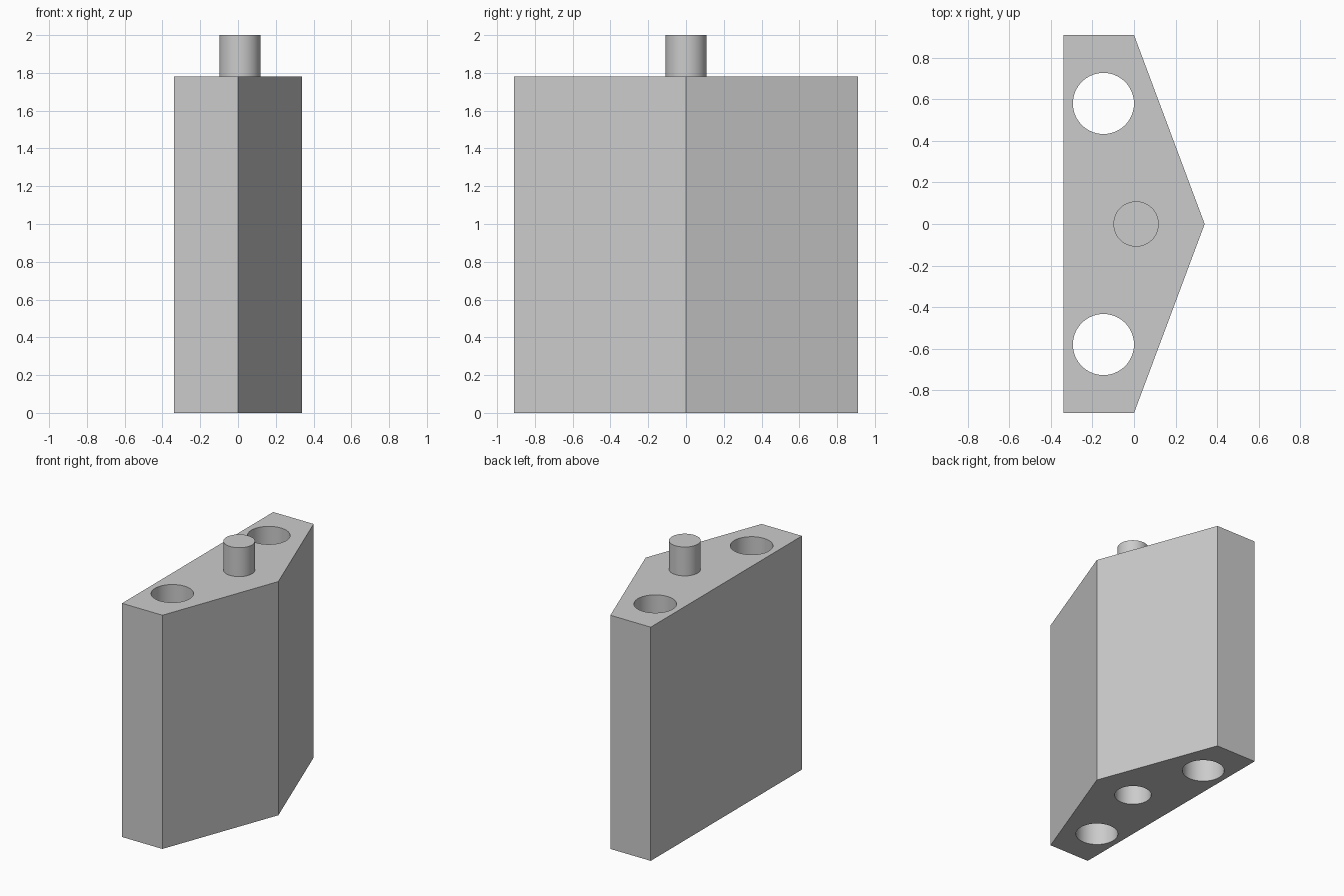
import bpy
import bmesh
import math

cube = bpy.data.objects.get("Cube")
if cube:
    bpy.data.objects.remove(cube, do_unlink=True)

grey = bpy.data.materials.new("light_grey")
grey.use_nodes = True
grey.diffuse_color = (0.6, 0.6, 0.6, 1)
grey.node_tree.nodes["Principled BSDF"].inputs["Base Color"].default_value = (0.6, 0.6, 0.6, 1)

HEIGHT = 1.78
PIN_X = 0.01


def cylinder(name, x, y, radius, bottom, top):
    bpy.ops.mesh.primitive_cylinder_add(
        vertices=96, radius=radius, depth=top - bottom,
        location=(x, y, (bottom + top) / 2))
    obj = bpy.context.object
    obj.name = name
    obj.data.materials.append(grey)
    return obj


def smooth(obj):
    bpy.ops.object.select_all(action="DESELECT")
    obj.select_set(True)
    bpy.context.view_layer.objects.active = obj
    bpy.ops.object.shade_smooth_by_angle(angle=math.radians(15))


# Five-sided block, extruded from its outline
outline = [(-0.34, -0.91), (0, -0.91), (0.34, 0), (0, 0.91), (-0.34, 0.91)]
bm = bmesh.new()
base = bm.faces.new([bm.verts.new((x, y, 0)) for x, y in outline])
extruded = bmesh.ops.extrude_face_region(bm, geom=[base], use_keep_orig=True)
raised = [v for v in extruded["geom"] if isinstance(v, bmesh.types.BMVert)]
bmesh.ops.translate(bm, verts=raised, vec=(0, 0, HEIGHT))
bmesh.ops.recalc_face_normals(bm, faces=bm.faces)
mesh = bpy.data.meshes.new("block")
bm.to_mesh(mesh)
bm.free()
mesh.materials.append(grey)
block = bpy.data.objects.new("block", mesh)
bpy.context.collection.objects.link(block)

# Two through holes and a blind socket underneath
cutters = [cylinder("hole_cutter", -0.147, side * 0.58, 0.147, -0.1, HEIGHT + 0.1)
           for side in (-1, 1)]
cutters.append(cylinder("socket_cutter", PIN_X, 0, 0.128, -0.1, 0.24))
for cutter in cutters:
    cut = block.modifiers.new(cutter.name, "BOOLEAN")
    cut.operation = "DIFFERENCE"
    cut.solver = "EXACT"
    cut.object = cutter
    bpy.context.view_layer.objects.active = block
    bpy.ops.object.modifier_apply(modifier=cut.name)
    bpy.data.objects.remove(cutter, do_unlink=True)
smooth(block)

# Locating pin on top
pin = cylinder("locating_pin", PIN_X, 0, 0.109, HEIGHT, 2.0)
smooth(pin)
